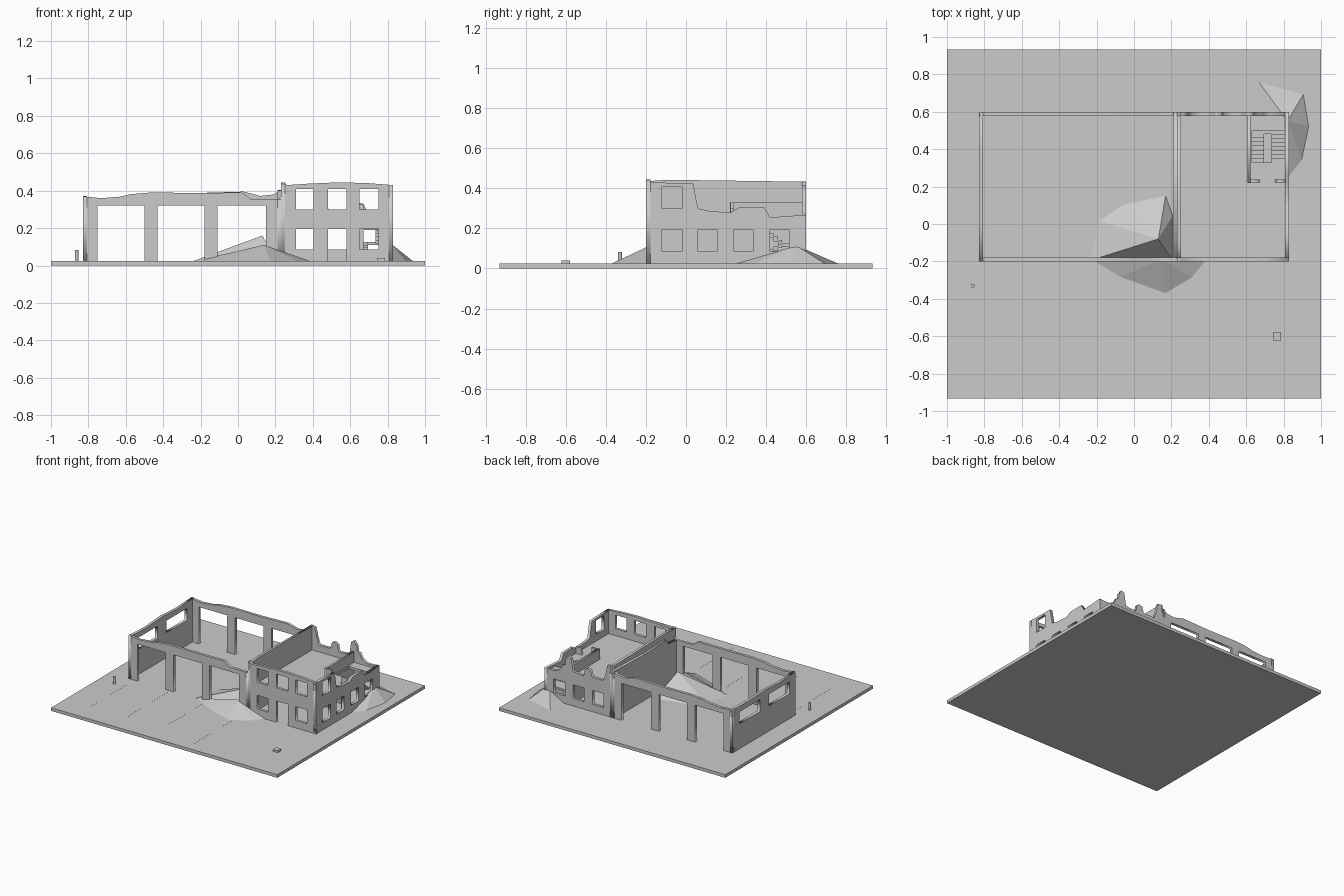
import bpy, bmesh, math
from mathutils import Matrix, Vector

if "Cube" in bpy.data.objects:
    bpy.data.objects.remove(bpy.data.objects["Cube"], do_unlink=True)

concrete = bpy.data.materials.new("grey_concrete")
concrete.use_nodes = True
GREY = (0.6, 0.6, 0.6, 1)
concrete.diffuse_color = GREY
concrete.node_tree.nodes["Principled BSDF"].inputs["Base Color"].default_value = GREY

GROUND = 0.025
FOOT = 0.01      # walls start inside the slab
T = 0.022        # wall thickness


def add_mesh(name, mesh):
    mesh.materials.clear()
    mesh.materials.append(concrete)
    obj = bpy.data.objects.new(name, mesh)
    bpy.context.collection.objects.link(obj)
    return obj


def box(name, x, y, z):
    bm = bmesh.new()
    bmesh.ops.create_cube(bm, size=1)
    for v in bm.verts:
        v.co = [a + (b - a) * (c + 0.5) for (a, b), c in zip((x, y, z), v.co)]
    mesh = bpy.data.meshes.new(name)
    bm.to_mesh(mesh)
    bm.free()
    return add_mesh(name, mesh)


def wall(name, top, holes, at, along="x", thick=T):
    """Upright wall: ragged top profile, rectangular holes (a0, a1, z0, z1)."""
    loops = [[(top[0][0], FOOT)] + top + [(top[-1][0], FOOT)]]
    loops += [[(a, c), (b, c), (b, d), (a, d)] for a, b, c, d in holes]
    curve = bpy.data.curves.new(name, "CURVE")
    curve.dimensions = "2D"
    curve.fill_mode = "BOTH"
    curve.extrude = thick / 2
    for loop in loops:
        spline = curve.splines.new("POLY")
        spline.points.add(len(loop) - 1)
        for point, (a, z) in zip(spline.points, loop):
            point.co = (a, z, 0, 1)
        spline.use_cyclic_u = True
    helper = bpy.data.objects.new(name + "_outline", curve)
    bpy.context.collection.objects.link(helper)
    bpy.context.view_layer.update()
    graph = bpy.context.evaluated_depsgraph_get()
    mesh = bpy.data.meshes.new_from_object(helper.evaluated_get(graph))
    bpy.data.objects.remove(helper, do_unlink=True)
    turn = Matrix.Rotation(math.pi / 2, 4, "X")
    if along == "y":
        turn = Matrix.Translation((at, 0, 0)) @ Matrix.Rotation(math.pi / 2, 4, "Z") @ turn
    else:
        turn = Matrix.Translation((0, at, 0)) @ turn
    mesh.transform(turn)
    return add_mesh(name, mesh)


def mound(name, peak, rim):
    """Faceted rubble heap: a fan of faces from a peak down to its rim."""
    bm = bmesh.new()
    tip = bm.verts.new(peak)
    ring = [bm.verts.new((x, y, GROUND - 0.005)) for x, y in rim]
    for i, v in enumerate(ring):
        bm.faces.new((tip, v, ring[(i + 1) % len(ring)]))
    bm.faces.new(ring)
    bmesh.ops.recalc_face_normals(bm, faces=bm.faces)
    mesh = bpy.data.meshes.new(name)
    bm.to_mesh(mesh)
    bm.free()
    return add_mesh(name, mesh)


# Ground slab with thin paving joints
box("ground_slab", (-1, 1), (-0.932, 0.932), (0, GROUND))
for i, x in enumerate((-0.78, -0.46, -0.14, 0.2)):
    box(f"paving_joint_{i}", (x - 0.002, x + 0.002), (-0.9 if i == 3 else -0.74, -0.21),
        (GROUND - 0.001, GROUND + 0.0005))

# Hall: open bays front and back, high windows in the end wall
bays = [(a, b, 0.015, 0.32) for a, b in ((-0.75, -0.5), (-0.43, -0.18), (-0.11, 0.15))]
hall_top = [(-0.83, 0.37), (-0.73, 0.36), (-0.63, 0.368), (-0.57, 0.382), (-0.47, 0.39),
            (-0.2, 0.388)]
FRONT, BACK = -0.2 + T / 2, 0.6 - T / 2
wall("hall_front_wall", hall_top + [(0.02, 0.39), (0.07, 0.355), (0.21, 0.352), (0.23, 0.37)],
     bays, FRONT)
wall("hall_back_wall", hall_top + [(0.03, 0.395), (0.12, 0.372), (0.19, 0.38), (0.23, 0.405)],
     bays, BACK)
wall("hall_end_wall", [(-0.2, 0.37), (0, 0.36), (0.2, 0.372), (0.4, 0.362), (0.6, 0.37)],
     [(-0.12, 0.14, 0.225, 0.32), (0.25, 0.51, 0.225, 0.32)], -0.83 + T / 2, "y")
wall("hall_inner_wall", [(-0.2, 0.352), (-0.08, 0.36), (-0.05, 0.4), (0.2, 0.39), (0.6, 0.405)],
     [], 0.22, "y", 0.02)

# Office block: two storeys, broken open at the rear corner
columns = [(0.31, 0.405), (0.48, 0.58), (0.65, 0.75)]
LOW, HIGH = (0.085, 0.195), (0.3, 0.41)
lower = [c + LOW for c in columns]
door = columns[1] + (0.015, 0.195)
wall("office_front_wall", [(0.23, 0.445), (0.25, 0.445), (0.26, 0.43), (0.38, 0.438),
                           (0.55, 0.445), (0.7, 0.44), (0.83, 0.43)],
     [lower[0], door, lower[2]] + [c + HIGH for c in columns], FRONT)
wall("office_back_wall", [(0.23, 0.435), (0.275, 0.43), (0.29, 0.36), (0.31, 0.3), (0.41, 0.3),
                          (0.425, 0.35), (0.45, 0.36), (0.475, 0.345), (0.485, 0.29),
                          (0.58, 0.3), (0.595, 0.4), (0.62, 0.415), (0.645, 0.38),
                          (0.65, 0.335), (0.67, 0.33), (0.69, 0.29), (0.73, 0.265), (0.83, 0.265)],
     lower, BACK)
side = [(a, b) + LOW for a, b in ((-0.12, -0.02), (0.06, 0.155), (0.24, 0.335), (0.42, 0.515))]
wall("office_side_wall", [(-0.2, 0.43), (0.035, 0.425), (0.06, 0.3), (0.11, 0.288), (0.22, 0.278),
                          (0.265, 0.305), (0.39, 0.305), (0.42, 0.255), (0.6, 0.268)],
     side + [(-0.12, -0.02) + HIGH], 0.83 - T / 2, "y")
wall("office_inner_wall", [(-0.2, 0.435), (-0.1, 0.442), (0.1, 0.44), (0.6, 0.433)],
     [], 0.24, "y", 0.02)

# Upper floor, left open over the stairwell
FLOOR = (0.225, 0.245)
box("upper_floor_main", (0.25, 0.63), (-0.18, 0.58), FLOOR)
box("upper_floor_front", (0.63, 0.81), (-0.18, 0.33), FLOOR)
box("upper_floor_rear", (0.63, 0.81), (0.5, 0.58), FLOOR)

# Stairwell walls with a doorway on each floor
wall("stairwell_side_wall", [(0.22, 0.33), (0.59, 0.33)], [], 0.615, "y", 0.015)
wall("stairwell_front_wall", [(0.61, 0.33), (0.67, 0.33), (0.675, 0.245), (0.755, 0.245),
                              (0.76, 0.3), (0.81, 0.3)],
     [(0.67, 0.755, 0.015, 0.19)], 0.23, "x", 0.015)

# Two flights of stairs around an open middle, joined by a half landing
STEPS = 7
rise, run = 0.1 / STEPS, 0.15 / STEPS
for i in range(STEPS):
    low, high = GROUND + rise * (i + 1), 0.125 + 0.12 * (i + 1) / STEPS
    y0, y1 = 0.33 + run * i, 0.48 - run * i
    box(f"lower_step_{i}", (0.625, 0.695), (y0, y0 + run), (low - 0.022, low))
    box(f"upper_step_{i}", (0.735, 0.81), (y1 - run, y1), (high - 0.025, high))
box("half_landing", (0.625, 0.81), (0.48, 0.58), (0.11, 0.125))

# Rubble heaps
mound("rubble_inside_hall", (0.13, -0.08, 0.16),
      [(-0.25, -0.2), (-0.2, 0.02), (-0.06, 0.11), (0.17, 0.16), (0.21, 0.05), (0.21, -0.2)])
mound("rubble_outside_hall", (0.14, -0.19, 0.11),
      [(-0.25, -0.19), (-0.08, -0.29), (0.17, -0.38), (0.32, -0.29), (0.4, -0.19)])
mound("rubble_rear_corner", (0.82, 0.55, 0.115),
      [(0.65, 0.59), (0.66, 0.77), (0.91, 0.7), (0.94, 0.52), (0.9, 0.33), (0.83, 0.24),
       (0.74, 0.5)])

# Loose yard items
box("yard_crate", (0.743, 0.787), (-0.622, -0.578), (GROUND, 0.04))
bm = bmesh.new()
bmesh.ops.create_cone(bm, cap_ends=True, segments=12, radius1=0.01, radius2=0.01, depth=0.058,
                      matrix=Matrix.Translation(Vector((-0.862, -0.33, GROUND + 0.028))))
bollard = bpy.data.meshes.new("bollard")
bm.to_mesh(bollard)
bm.free()
add_mesh("bollard", bollard)
